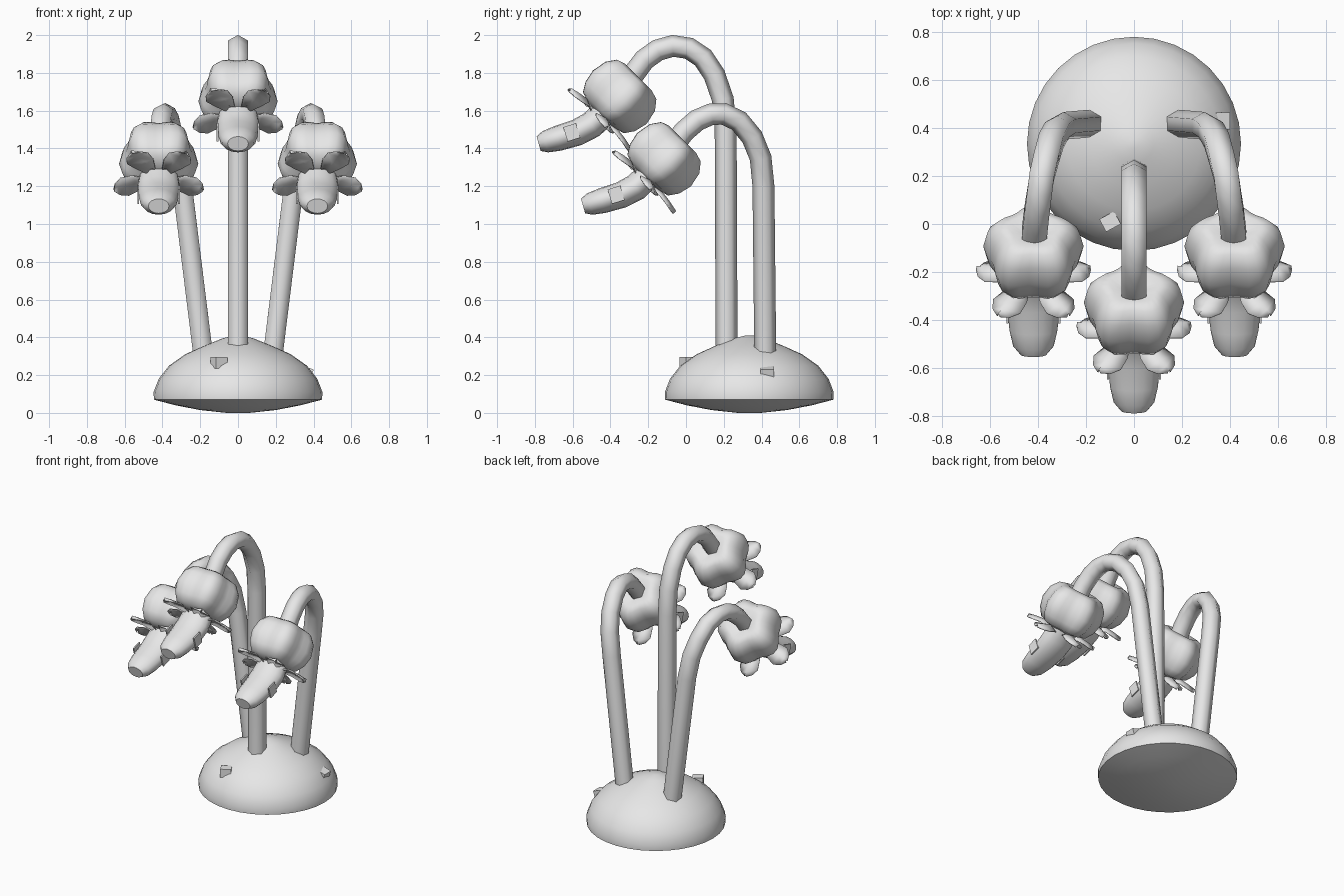
import bpy, bmesh, math
from mathutils import Vector, Matrix

cube = bpy.data.objects.get("Cube")
if cube:
    bpy.data.objects.remove(cube, do_unlink=True)

grey = bpy.data.materials.new("plain_grey")
grey.use_nodes = True
grey.diffuse_color = (0.8, 0.8, 0.8, 1)
grey.node_tree.nodes["Principled BSDF"].inputs["Base Color"].default_value = (0.8, 0.8, 0.8, 1)


def finish(name, bm, matrix=Matrix(), angle=50):
    """Turn a bmesh into a shaded object."""
    bmesh.ops.recalc_face_normals(bm, faces=bm.faces)
    mesh = bpy.data.meshes.new(name)
    bm.to_mesh(mesh)
    bm.free()
    mesh.transform(matrix)
    mesh.materials.append(grey)
    obj = bpy.data.objects.new(name, mesh)
    bpy.context.collection.objects.link(obj)
    bpy.ops.object.select_all(action='DESELECT')
    obj.select_set(True)
    bpy.context.view_layer.objects.active = obj
    bpy.ops.object.shade_smooth_by_angle(angle=math.radians(angle))
    return obj


def loft(rings):
    """Skin a list of closed rings and cap both ends."""
    bm = bmesh.new()
    loops = [[bm.verts.new(p) for p in ring] for ring in rings]
    n = len(loops[0])
    for a, b in zip(loops, loops[1:]):
        for i in range(n):
            j = (i + 1) % n
            bm.faces.new((a[i], a[j], b[j], b[i]))
    bm.faces.new(loops[0])
    bm.faces.new(loops[-1])
    return bm


def lathe(profile, n, lobes=0, depth=0.0):
    """Revolve (radius, height) pairs about z, optionally lobed."""
    rings = []
    for r, z in profile:
        ring = []
        for i in range(n):
            t = math.tau * i / n
            k = r * (1 - depth + depth * math.cos(lobes * (t + math.pi / 2)))
            ring.append((k * math.cos(t), k * math.sin(t), z))
        rings.append(ring)
    return loft(rings)


def sweep(path, radii, n):
    """Sweep an ellipse (wide, tall) along a path, a corner facing outward."""
    pts = [Vector(p) for p in path]
    rings = []
    for i, p in enumerate(pts):
        t = (pts[min(i + 1, len(pts) - 1)] - pts[max(i - 1, 0)]).normalized()
        side = Vector((1, 0, 0))
        side = (side - t * side.dot(t)).normalized()
        up = t.cross(side)
        w, h = radii[i]
        rings.append([p + side * w * math.sin(math.tau * k / n)
                      + up * h * math.cos(math.tau * k / n) for k in range(n)])
    return loft(rings)


def plate(name, centre, size, matrix):
    bm = bmesh.new()
    bmesh.ops.create_cube(bm, size=1)
    bmesh.ops.scale(bm, vec=size, verts=bm.verts)
    return finish(name, bm, Matrix.Translation(centre) @ matrix, 30)


# Mound with a shallow rounded underside
finish("base_mound", lathe([
    (0.06, 0.0), (0.2, 0.015), (0.33, 0.04), (0.445, 0.07), (0.447, 0.11),
    (0.42, 0.18), (0.365, 0.25), (0.28, 0.31), (0.18, 0.355), (0.08, 0.395),
    (0.02, 0.41)], 32), Matrix.Translation((0, 0.335, 0)))

# Small chips set into the mound
plate("front_chip", (-0.1, 0.01, 0.265), (0.07, 0.06, 0.06),
      Matrix.Rotation(0.5, 4, 'Z'))
plate("side_chip", (0.365, 0.43, 0.215), (0.06, 0.07, 0.05),
      Matrix.Rotation(0.3, 4, 'Y'))

# Drooping stems
mid_path = [(0, 0.215, 0.3), (0, 0.21, 1.5), (0, 0.195, 1.66), (0, 0.15, 1.79),
            (0, 0.09, 1.88), (0, 0.015, 1.93), (0, -0.07, 1.943), (0, -0.15, 1.92),
            (0, -0.22, 1.87), (0, -0.28, 1.79), (0, -0.32, 1.73)]
side_path = [(0.18, 0.42, 0.27), (0.295, 0.41, 1.2), (0.32, 0.395, 1.35),
             (0.345, 0.35, 1.46), (0.365, 0.28, 1.545), (0.385, 0.2, 1.583),
             (0.395, 0.13, 1.58), (0.405, 0.06, 1.55), (0.413, -0.01, 1.49),
             (0.42, -0.08, 1.4)]


def stem(name, path):
    finish(name, sweep(path, [(0.06, 0.058)] * len(path), 6), angle=65)


# Flower head: local z runs along the bloom, pointing forward and down
tilt = Matrix.Rotation(math.radians(135), 4, 'X')
bulb_profile = [(0.05, -0.12), (0.11, -0.145), (0.16, -0.13), (0.2, -0.08),
                (0.217, 0.0), (0.2, 0.07), (0.165, 0.12), (0.08, 0.14)]
trumpet_path = [(0, -0.42, 1.6), (0, -0.5, 1.525), (0, -0.58, 1.483),
                (0, -0.68, 1.453), (0, -0.745, 1.435), (0, -0.78, 1.425)]
trumpet_size = [(0.1, 0.07), (0.113, 0.072), (0.11, 0.07), (0.1, 0.067),
                (0.085, 0.058), (0.055, 0.04)]
petal_rows = [(0.07, 0.03, 0.0), (0.13, 0.06, -0.008), (0.19, 0.07, 0.0),
              (0.23, 0.045, 0.008), (0.25, 0.008, 0.012)]


def petals():
    bm = bmesh.new()
    for k in range(5):
        turn = Matrix.Rotation(math.tau * k / 5 - math.pi / 2, 4, 'Z')
        rows = [[bm.verts.new(turn @ Vector((r, w * s, z + 0.02 * abs(s))))
                 for s in (-1, 0, 1)] for r, w, z in petal_rows]
        for a, b in zip(rows, rows[1:]):
            for i in range(2):
                bm.faces.new((a[i], a[i + 1], b[i + 1], b[i]))
    return bm


def flower(prefix, offset):
    move = Matrix.Translation(offset)
    head = move @ Matrix.Translation((0, -0.36, 1.68)) @ tilt
    finish(prefix + "_bulb", lathe(bulb_profile, 30, 5, 0.09), head)
    collar = finish(prefix + "_petals", petals(), head @ Matrix.Translation((0, 0, 0.135)))
    thick = collar.modifiers.new("thickness", 'SOLIDIFY')
    thick.thickness = 0.006
    finish(prefix + "_trumpet", sweep(trumpet_path, trumpet_size, 16), move)
    for s, side in ((1, "left"), (-1, "right")):
        plate(prefix + "_" + side + "_patch",
              Vector(offset) + Vector((s * 0.108, -0.605, 1.485)),
              (0.009, 0.07, 0.08), Matrix.Rotation(0.3, 4, 'X'))


stem("middle_stem", mid_path)
flower("middle", (0, 0, 0))
for s, side in ((1, "left"), (-1, "right")):
    stem(side + "_stem", [(s * x, y, z) for x, y, z in side_path])
    flower(side, (s * 0.42, 0.235, -0.33))
